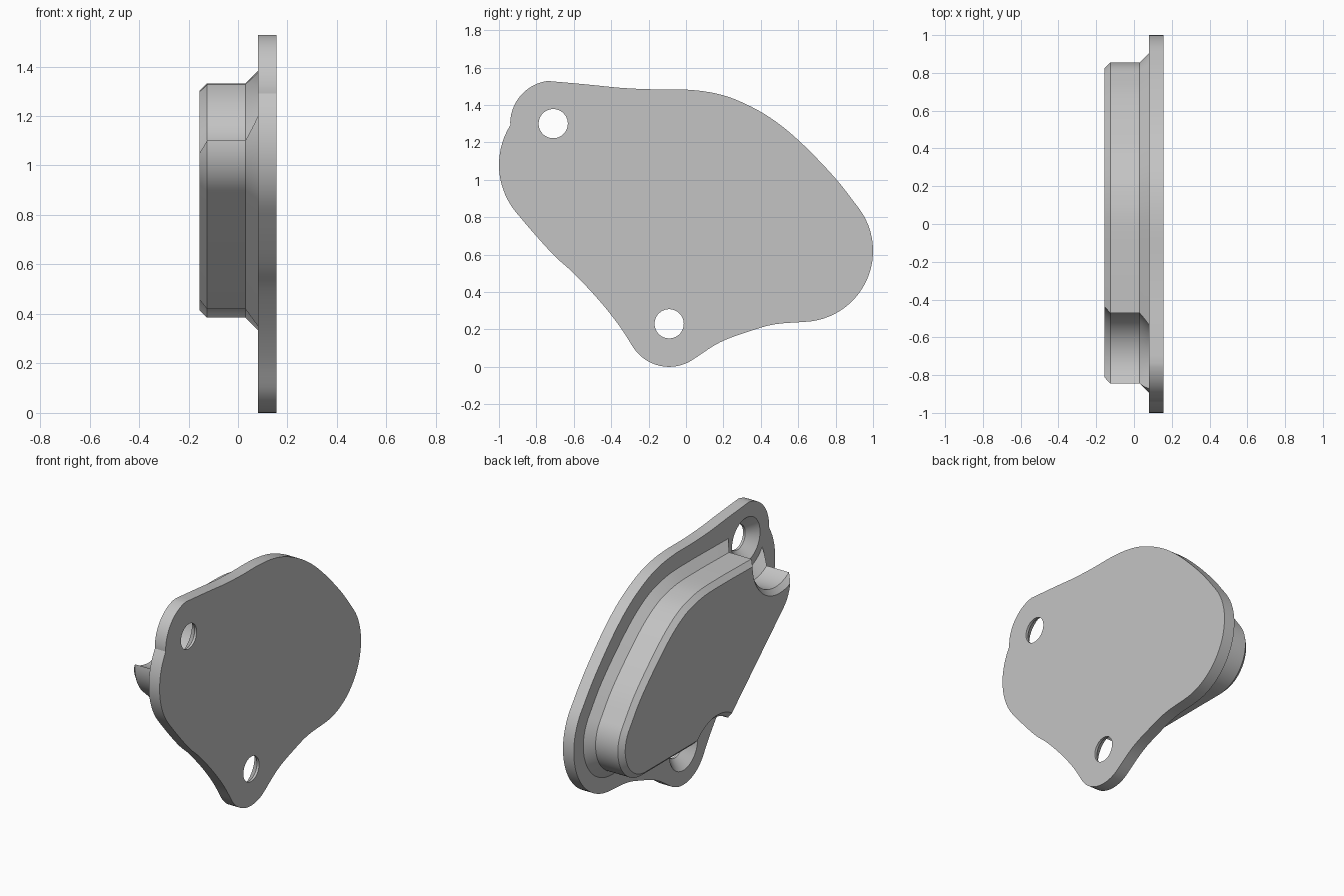
import bpy, bmesh
from math import cos, sin, radians
from mathutils import Vector

if "Cube" in bpy.data.objects:
    bpy.data.objects.remove(bpy.data.objects["Cube"], do_unlink=True)

# Hole centres and main lobe centres in the (y, z) plane
HOLES = {"upper": (-0.71, 1.30), "lower": (-0.09, 0.23)}
LOBE_A, LOBE_B = (-0.6, 1.08), (0.62, 0.62)


def arc(centre, r, start, end, step=5):
    n = max(2, round(abs(end - start) / step))
    angles = [radians(start + (end - start) * i / n) for i in range(n + 1)]
    return [Vector((centre[0] + r * cos(a), centre[1] + r * sin(a))) for a in angles]


def spline(a, pts, b, n=5):
    """Smooth interior points of a curve running from a to b through pts."""
    p = [a] + [Vector(q) for q in pts] + [b]
    out = []
    for i in range(len(p) - 1):
        m0 = (p[i + 1] - p[max(i - 1, 0)]) / (2 if i else 1)
        last = i + 2 >= len(p)
        m1 = (p[i + 1] - p[i]) if last else (p[i + 2] - p[i]) / 2
        for k in range(n):
            t = k / n
            out.append(p[i] * (2*t**3 - 3*t*t + 1) + m0 * (t**3 - 2*t*t + t)
                       + p[i + 1] * (3*t*t - 2*t**3) + m1 * (t**3 - t*t))
    return out[1:]


def offset(ring, d):
    """Move a counter-clockwise outline outward by d."""
    out = []
    for i, p in enumerate(ring):
        u = (p - ring[i - 1]).normalized()
        v = (ring[(i + 1) % len(ring)] - p).normalized()
        n1, n2 = Vector((u.y, -u.x)), Vector((v.y, -v.x))
        out.append(p + (n1 + n2) * d / (1 + n1.dot(n2)))
    return out


def loft(name, layers):
    """Solid through (x, outline) layers."""
    bm = bmesh.new()
    rings = [[bm.verts.new((x, p.x, p.y)) for p in ring] for x, ring in layers]
    for a, b in zip(rings, rings[1:]):
        for i in range(len(a)):
            bm.faces.new((a[i - 1], a[i], b[i], b[i - 1]))
    bm.faces.new(rings[0])
    bm.faces.new(rings[-1][::-1])
    bmesh.ops.recalc_face_normals(bm, faces=bm.faces)
    mesh = bpy.data.meshes.new(name)
    bm.to_mesh(mesh)
    bm.free()
    obj = bpy.data.objects.new(name, mesh)
    bpy.context.collection.objects.link(obj)
    return obj


def turned(name, centre, profile):
    """Round cutter along x from (x, radius) pairs."""
    return loft(name, [(x, arc(centre, r, 0, 360)[:-1]) for x, r in profile])


def combine(target, tool, operation):
    mod = target.modifiers.new(operation.lower(), "BOOLEAN")
    mod.operation, mod.object, mod.solver = operation, tool, "EXACT"
    bpy.context.view_layer.objects.active = target
    bpy.ops.object.modifier_apply(modifier=mod.name)
    bpy.data.objects.remove(tool, do_unlink=True)


# Flange plate outline
ear_a = arc(HOLES["upper"], 0.23, 97, 178)
side_a = arc(LOBE_A, 0.4, 148, 219)
ear_b = arc(HOLES["lower"], 0.23, 213, 302)
side_b = arc(LOBE_B, 0.38, 272, 396)
outline = ear_a + side_a
outline += spline(side_a[-1], [(-0.81, 0.71), (-0.70, 0.59), (-0.595, 0.495),
                               (-0.46, 0.35), (-0.355, 0.217)], ear_b[0])
outline += ear_b
outline += spline(ear_b[-1], [(0.18, 0.13), (0.34, 0.19), (0.473, 0.227)], side_b[0])
outline += side_b
outline += spline(side_b[-1], [(0.794, 1.013), (0.607, 1.206), (0.447, 1.334),
                               (0.286, 1.42), (0.152, 1.463), (0, 1.482),
                               (-0.195, 1.484), (-0.355, 1.492), (-0.515, 1.508)], ear_a[0])
cover = loft("cover_plate", [(0.08, outline), (0.155, outline)])

# Raised boss outline, with a chamfered rim and a flared foot
end_a = arc(LOBE_A, 0.245, 90, 228)
end_b = arc(LOBE_B, 0.235, 270, 397)
body = end_a + [Vector((-0.2, 0.385))] + end_b
body += spline(end_b[-1], [(0.69, 0.915), (0.51, 1.09), (0.37, 1.205), (0.24, 1.28),
                           (0.12, 1.315), (0, 1.33)], Vector((-0.2, 1.332)))
body.append(Vector((-0.2, 1.332)))
PROFILE = [(-0.155, -0.03), (-0.125, 0), (0.03, 0), (0.08, 0.05), (0.1, 0.07)]
boss = loft("boss", [(x, offset(body, d)) for x, d in PROFILE])

# Clearance scoops in the boss and countersunk holes in the plate
for name, centre in HOLES.items():
    scoop = turned(name + "_scoop", centre, [(-0.2, 0.315), (-0.125, 0.24),
                                             (0.03, 0.24), (0.12, 0.15)])
    combine(boss, scoop, "DIFFERENCE")
    hole = turned(name + "_hole", centre, [(0.05, 0.17), (0.14, 0.078), (0.2, 0.078)])
    combine(cover, hole, "DIFFERENCE")
combine(cover, boss, "UNION")

# Single grey finish
grey = bpy.data.materials.new("plain_grey")
grey.use_nodes = True
colour = (0.55, 0.55, 0.55, 1)
grey.diffuse_color = colour
grey.node_tree.nodes["Principled BSDF"].inputs["Base Color"].default_value = colour
cover.data.materials.clear()
cover.data.materials.append(grey)

bpy.ops.object.select_all(action="DESELECT")
cover.select_set(True)
bpy.context.view_layer.objects.active = cover
bpy.ops.object.shade_smooth_by_angle(angle=radians(30))
